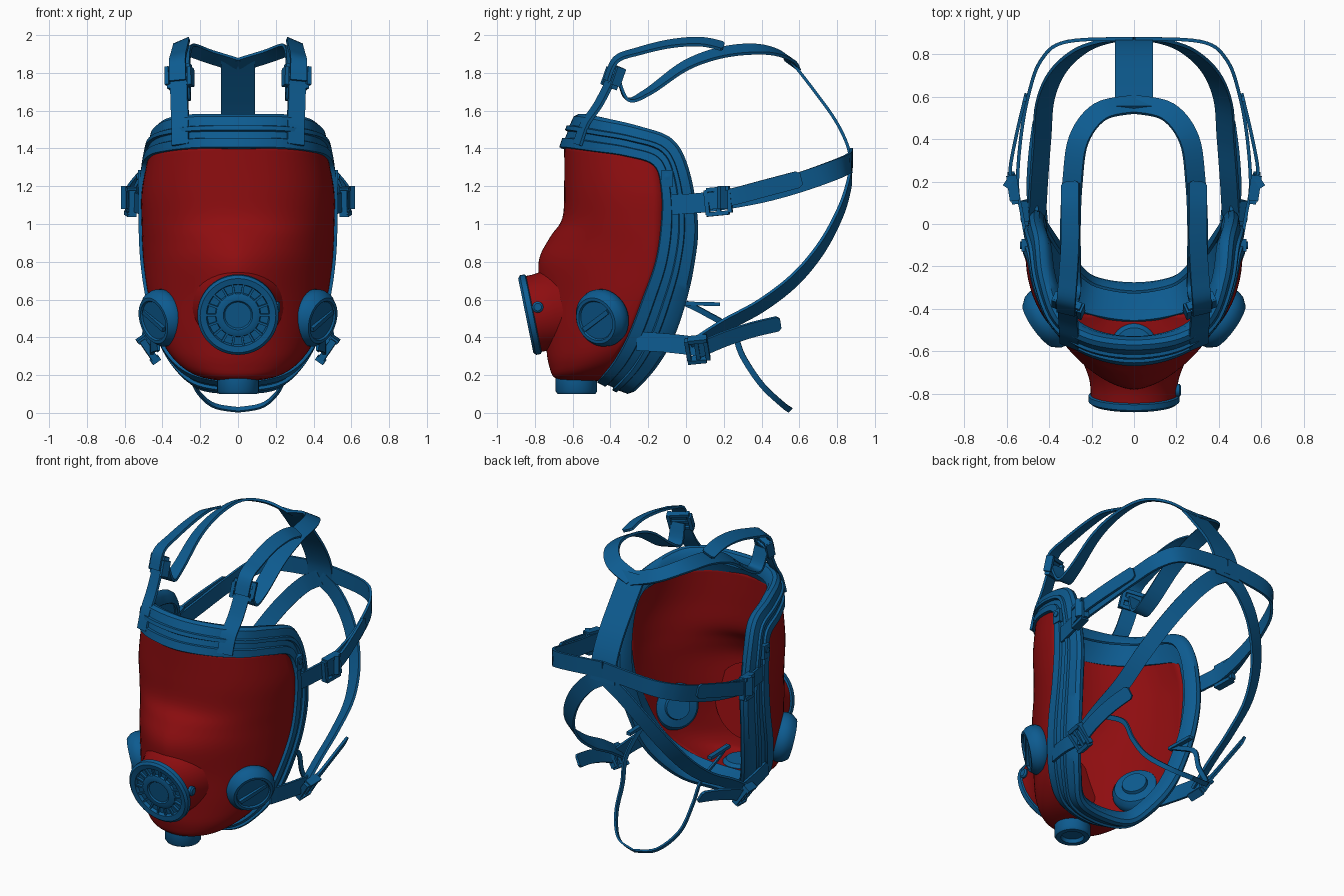
import bpy, bmesh, math
from mathutils import Vector as V

if "Cube" in bpy.data.objects:
    bpy.data.objects.remove(bpy.data.objects["Cube"])


def material(name, rgb):
    m = bpy.data.materials.new(name)
    m.diffuse_color = (*rgb, 1)
    m.use_nodes = True
    m.node_tree.nodes["Principled BSDF"].inputs["Base Color"].default_value = m.diffuse_color
    return m


RED = material("red_shell", (0.27, 0.004, 0.005))
BLUE = material("blue_rubber", (0.004, 0.105, 0.28))


def build(name, pieces, mat=BLUE, mirror=False, angle=35):
    """Join (verts, faces) pieces, all in world coordinates, into one object."""
    bm = bmesh.new()
    for verts, faces in pieces:
        vs = [bm.verts.new(v) for v in verts]
        for f in faces:
            bm.faces.new([vs[i] for i in f])
    bmesh.ops.remove_doubles(bm, verts=bm.verts, dist=1e-5)
    bmesh.ops.recalc_face_normals(bm, faces=bm.faces)
    me = bpy.data.meshes.new(name)
    bm.to_mesh(me)
    bm.free()
    me.shade_smooth()
    me.set_sharp_from_angle(angle=math.radians(angle))
    me.materials.append(mat)
    ob = bpy.data.objects.new(name, me)
    bpy.context.collection.objects.link(ob)
    if mirror:
        mod = ob.modifiers.new("mirror", "MIRROR")
        mod.use_mirror_merge = False
    return ob


def grid(rows, close_u=False, close_v=False, caps=False):
    n, m = len(rows), len(rows[0])
    faces = []
    for i in range(n if close_u else n - 1):
        for j in range(m if close_v else m - 1):
            a, b, k = i * m, ((i + 1) % n) * m, (j + 1) % m
            faces.append((a + j, a + k, b + k, b + j))
    if caps:
        faces += [tuple(range(m)), tuple(range((n - 1) * m, n * m))]
    return [v for r in rows for v in r], faces


def smooth(pts, steps=6, closed=False):
    """Catmull-Rom through points of any dimension."""
    pts = [V(p) for p in pts]
    n, out = len(pts), []
    for i in range(n if closed else n - 1):
        p = [pts[(i + k) % n] if closed else pts[min(max(i + k, 0), n - 1)] for k in (-1, 0, 1, 2)]
        for s in range(steps):
            t = s / steps
            out.append(0.5 * (2 * p[1] + (p[2] - p[0]) * t + (2 * p[0] - 5 * p[1] + 4 * p[2] - p[3]) * t * t
                              + (3 * p[1] - p[0] - 3 * p[2] + p[3]) * t ** 3))
    return out if closed else out + [pts[-1]]


def lathe(prof, origin, axis, seg=48):
    rot = V(axis).to_track_quat('Z', 'Y')
    rows = []
    for r, h in prof:
        r = max(r, 0.0005)
        rows.append([V(origin) + rot @ V((r * math.cos(a), r * math.sin(a), h))
                     for a in (2 * math.pi * k / seg for k in range(seg))])
    return grid(rows, close_v=True, caps=True)


def box(center, size, along=(0, 0, 1), across=(1, 0, 0)):
    """Box with size = (across, along, thickness)."""
    d = V(along).normalized()
    w = V(across)
    w = (w - d * w.dot(d)).normalized()
    n = w.cross(d)
    c = V(center)
    vs = [c + (w * size[0] * i + d * size[1] * j + n * size[2] * k) / 2
          for i in (-1, 1) for j in (-1, 1) for k in (-1, 1)]
    return vs, [(0, 1, 3, 2), (4, 6, 7, 5), (0, 4, 5, 1), (2, 3, 7, 6), (0, 2, 6, 4), (1, 5, 7, 3)]


def strap(pts, dirs, width, thick=0.016, tip=False):
    """Flat ribbon; dirs = width direction at the start and end (blended)."""
    path = smooth(pts, 6)
    rows, n = [], len(path)
    for i, p in enumerate(path):
        f = i / (n - 1)
        t = (path[min(i + 1, n - 1)] - path[max(i - 1, 0)]).normalized()
        w = V(dirs[0]).lerp(V(dirs[-1]), f)
        w = (w - t * w.dot(t)).normalized()
        nrm = t.cross(w) * thick / 2
        h = width / 2 * (0.65 if tip and i == n - 1 else 1)
        rows.append([p - w * h - nrm, p + w * h - nrm, p + w * h + nrm, p - w * h + nrm])
    return grid(rows, close_v=True, caps=True)


def buckle(c, along, across, w=0.13, l=0.11):
    d, a = V(along).normalized(), V(across).normalized()
    c = V(c)
    out = [box(c + a * s * w / 2, (0.022, l, 0.05), d, a) for s in (-1, 1)]
    out += [box(c + d * s * l / 2, (w, 0.022, 0.035), d, a) for s in (-1, 0, 1)]
    return out


# Red face shell: centreline (y, z), side edge (x, y, z), roundness
shell_rows = [(-.645, 1.42, .475, -.155, 1.36, .9), (-.645, 1.2, .51, -.125, 1.17, .9),
              (-.655, 1.03, .51, -.125, 1.0, .95), (-.72, .93, .505, -.14, .86, 1.1),
              (-.78, .8, .495, -.165, .75, 1.2), (-.765, .6, .47, -.225, .6, 1.2),
              (-.745, .4, .42, -.295, .42, 1.1), (-.725, .25, .35, -.365, .3, 1.0),
              (-.67, .175, .25, -.42, .22, .95), (-.44, .17, .12, -.43, .18, 1.0)]
rows = []
for r in smooth(shell_rows, 5):
    yc, zc, xs, ys, zs, p = r
    row = []
    for k in range(41):
        a = math.radians(-90 + 4.5 * k)
        s, c = abs(math.sin(a)) ** p, max(math.cos(a), 0) ** p
        row.append(V((math.copysign(xs * s, a), ys + (yc - ys) * c, zs + (zc - zs) * math.cos(a))))
    rows.append(row)
shell = build("face_shell", [grid(rows)], RED, angle=60)
sol = shell.modifiers.new("thickness", "SOLIDIFY")
sol.thickness = 0.012

# Muzzle and front port
PORT, PAXIS = V((0, -.825, .52)), V((0, -.98, -.2))
build("muzzle", [lathe([(.24, -.175), (.222, -.13), (.21, -.09), (.205, -.05), (.205, -.01)], PORT, PAXIS)], RED)
port = [lathe([(.195, -.04), (.205, -.02), (.215, -.015), (.215, .012), (.2, .024), (.168, .02), (.162, 0),
               (.12, 0), (.116, .014), (.1, .02), (.078, .02), (.07, .012), (0, .012)], PORT, PAXIS)]
q = PAXIS.to_track_quat('Z', 'Y')
for k in range(18):
    d = q @ V((math.cos(k * math.pi / 9), math.sin(k * math.pi / 9), 0))
    port.append(box(PORT + d * .141 + PAXIS * .006, (.012, .055, .016), d, PAXIS.cross(d)))
build("front_port", port)
build("port_catch", [lathe([(.03, -.03), (.03, .01), (.02, .018), (0, .018)], (.205, -.785, .56), (1, 0, 0), 16)])

# Chin outlet
build("chin_outlet", [lathe([(.09, -.03), (.11, -.01), (.11, .06), (.1, .075), (.07, .075), (.065, .05),
                             (0, .05)], (0, -.58, .175), (0, 0, -1))])

# Side filter caps
FAX = V((.78, -.56, -.25)).normalized()
FC = V((.41, -.45, .5))
build("side_filter", [lathe([(.075, -.1), (.08, -.08), (.13, -.07), (.15, -.04), (.155, -.01), (.148, .02),
                             (.125, .05), (.108, .05), (.102, .04), (0, .04)], FC, FAX),
                      box(FC + FAX * .045, (.025, .19, .02), (.5, .6, .45), FAX.cross(V((.5, .6, .45))))],
      mirror=True)

# Seal frame: front edge (x, y, z) and back edge (x, y, z) round half the mask
half = [(0, -.65, 1.40, 0, -.58, 1.585), (.22, -.6, 1.40, .22, -.55, 1.585), (.37, -.48, 1.385, .37, -.45, 1.565),
        (.45, -.32, 1.36, .44, -.25, 1.52), (.485, -.17, 1.31, .46, -.07, 1.45), (.505, -.13, 1.18, .48, .02, 1.28),
        (.505, -.13, 1.0, .48, .065, 1.0), (.495, -.16, .8, .47, .045, .78), (.465, -.23, .6, .44, 0, .58),
        (.415, -.3, .42, .39, -.07, .38), (.335, -.37, .29, .31, -.16, .23), (.21, -.43, .21, .2, -.26, .12),
        (0, -.46, .18, 0, -.29, .1)]
loop = half + [(-a, b, c, -d, e, f) for a, b, c, d, e, f in half[-2:0:-1]]
section = [(0, -.012), (-.02, .01), (0, .022), (.25, .024), (.28, .01), (.46, .01), (.48, .026), (.6, .026), (.63, .012),
           (.9, .008), (1, -.01), (1, -.035), (.9, -.06), (.65, -.08), (.6, -.07), (.82, -.045), (.8, -.03), (.3, -.015)]
ring = smooth(loop, 6, True)
rows = []
for i, p in enumerate(ring):
    a, b = V(p[:3]), V(p[3:])
    t = V(ring[(i + 1) % len(ring)][:3]) - V(ring[i - 1][:3])
    n = t.cross(b - a).normalized()
    if n.dot((a + b) / 2 - V((0, -.2, .85))) < 0:
        n = -n
    rows.append([a + (b - a) * s + n * h for s, h in section])
build("seal_frame", [grid(rows, True, True)])
build("clamp_bolt", [box((.515, -.1, 1.24), (.06, .09, .03), (0, 0, 1), (0, 1, 0)),
                     lathe([(.018, 0), (.018, .012), (0, .014)], (.525, -.1, 1.25), (1, 0, 0), 16)], mirror=True)

# Forehead straps, tails and buckles
X, Z = (1, 0, 0), (0, 0, 1)
build("forehead_tab", [strap([(.305, -.575, 1.42), (.305, -.535, 1.53), (.31, -.46, 1.64), (.315, -.37, 1.82)],
                             [(.9, .4, 0)], .095)], mirror=True)
build("forehead_buckle", buckle((.31, -.385, 1.78), (.02, .35, 1), (.9, .4, 0), .13, .1), mirror=True)
build("forehead_tail", [strap([(.32, -.42, 1.76), (.32, -.37, 1.87), (.31, -.25, 1.915), (.3, -.08, 1.955),
                               (.3, .08, 1.965), (.3, .2, 1.94)], [(1, .2, -.2), (1, 0, -.5)], .09, tip=True)],
      mirror=True)
build("crown_arm", [strap([(.31, -.36, 1.78), (.3, -.31, 1.66), (.3, -.2, 1.7), (.3, 0, 1.84), (.29, .2, 1.91),
                           (.26, .4, 1.925), (.16, .53, 1.89), (0, .565, 1.84)], [X, (.5, .8, -.55)], .1)],
      mirror=True)
build("crown_strap", [strap([(0, .55, 1.87), (0, .66, 1.73), (0, .79, 1.55), (0, .86, 1.4), (0, .875, 1.27)],
                            [X], .18)])

# Temple straps
build("temple_strap", [strap([(.5, -.12, 1.1), (.53, .05, 1.11), (.55, .18, 1.125), (.535, .4, 1.165),
                              (.5, .6, 1.22), (.44, .77, 1.28), (.32, .86, 1.32), (0, .875, 1.35)], [Z], .105)],
      mirror=True)
build("temple_buckle", buckle((.57, .17, 1.12), (.15, 1, .1), Z, .13, .12)
      + [box((.59, .2, 1.14), (.12, .03, .06), (.9, .6, 0), Z)], mirror=True)
build("temple_tail", [strap([(.575, .12, 1.12), (.585, .25, 1.145), (.555, .42, 1.19), (.51, .61, 1.24)],
                            [Z], .09, tip=True)], mirror=True)

# Lower straps
build("jaw_tab", [strap([(.42, -.26, .38), (.45, -.1, .37), (.46, .08, .35)], [Z], .1)], mirror=True)
build("jaw_buckle", buckle((.475, .06, .335), (.1, 1, .1), (.55, 0, .8), .13, .1), mirror=True)
build("jaw_tail", [strap([(.475, .06, .33), (.48, .2, .39), (.47, .35, .44), (.45, .5, .475)], [(.45, 0, .9)], .085,
                         tip=True)], mirror=True)
build("nape_arm", [strap([(.46, .03, .35), (.45, .2, .46), (.435, .4, .57), (.42, .58, .71), (.36, .72, .88),
                          (.25, .82, 1.07), (.12, .865, 1.22), (0, .87, 1.3)], [(.8, -.3, .5), (.75, 0, .65)], .1)],
      mirror=True)

# Neck carrying strap
build("neck_strap", [strap([(.3, .0, .58), (.3, .1, .53), (.28, .24, .44), (.26, .3, .3), (.235, .4, .15),
                            (.14, .51, .045), (0, .55, .016)], [(.3, .6, .6), (0, .7, .7)], .03, .012)], mirror=True)
build("neck_strap_end", [strap([(.3, -.02, .58), (.3, .18, .575)], [X], .03, .02)], mirror=True)
